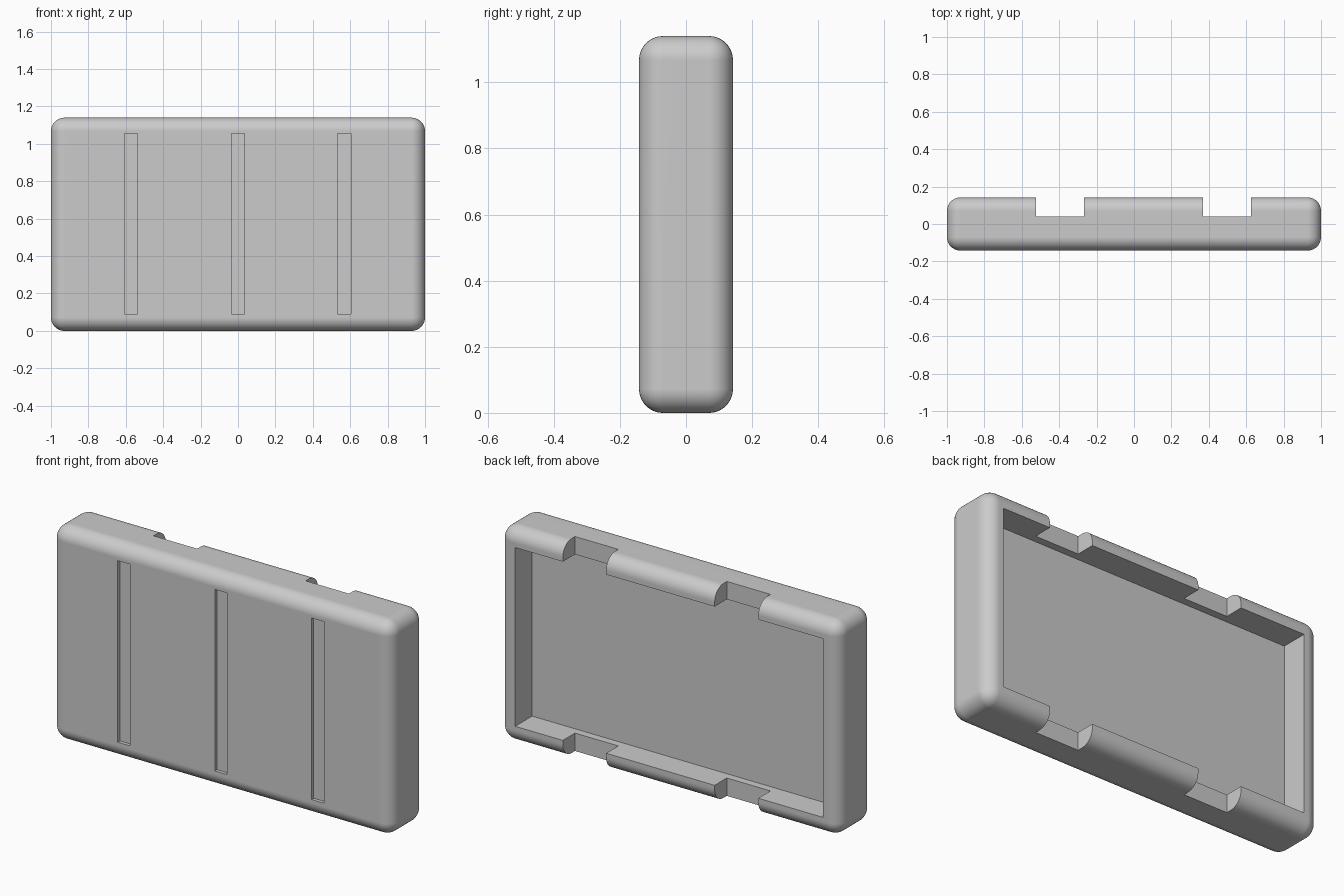
import bpy
import math

# Remove the default cube
cube = bpy.data.objects.get("Cube")
if cube:
    bpy.data.objects.remove(cube, do_unlink=True)

W, D, H = 2.0, 0.284, 1.14      # overall size
BACK, FRONT = D / 2, -D / 2
RADIUS = 0.072                  # rounding of the outer edges
WALL = 0.095                    # rim around the cavity


def box(name, x, y, z):
    """Box spanning the three (low, high) ranges."""
    bpy.ops.mesh.primitive_cube_add(size=1, location=[sum(r) / 2 for r in (x, y, z)])
    ob = bpy.context.object
    ob.name = name
    ob.scale = [r[1] - r[0] for r in (x, y, z)]
    bpy.ops.object.transform_apply(location=True, rotation=False, scale=True)
    return ob


def activate(ob):
    bpy.ops.object.select_all(action='DESELECT')
    ob.select_set(True)
    bpy.context.view_layer.objects.active = ob


def apply(ob, kind, **settings):
    activate(ob)
    mod = ob.modifiers.new(kind.title(), kind)
    for key, value in settings.items():
        setattr(mod, key, value)
    bpy.ops.object.modifier_apply(modifier=mod.name)


def cut(ob, x, y, z):
    cutter = box("cutter", x, y, z)
    cutter.hide_render = True
    apply(ob, 'BOOLEAN', operation='DIFFERENCE', solver='EXACT', object=cutter)
    bpy.data.objects.remove(cutter, do_unlink=True)


# Rounded outer shell
shell = box("tray_shell", (-W / 2, W / 2), (FRONT, BACK), (0, H))
apply(shell, 'BEVEL', width=RADIUS, segments=10, limit_method='NONE')

# Open cavity in the back
cut(shell, (-W / 2 + WALL, W / 2 - WALL), (0, BACK + 0.1), (WALL, H - WALL))

# Two notches through the top and bottom rims
for x in ((-0.525, -0.268), (0.37, 0.625)):
    cut(shell, x, (0.04, BACK + 0.1), (-0.1, H + 0.1))

# Three shallow vertical grooves in the front
for x in (-0.572, 0, 0.568):
    cut(shell, (x - 0.036, x + 0.036), (FRONT - 0.1, FRONT + 0.018), (0.09, 1.055))

# Grey plastic
grey = bpy.data.materials.new("grey_plastic")
grey.use_nodes = True
colour = (0.6, 0.6, 0.6, 1)
grey.diffuse_color = colour
grey.node_tree.nodes["Principled BSDF"].inputs["Base Color"].default_value = colour
shell.data.materials.clear()
shell.data.materials.append(grey)

# Smooth the rounding, keep cut edges sharp and large faces flat
activate(shell)
bpy.ops.object.shade_smooth_by_angle(angle=math.radians(30))
shell.modifiers.new("Flat faces", 'WEIGHTED_NORMAL').keep_sharp = True
